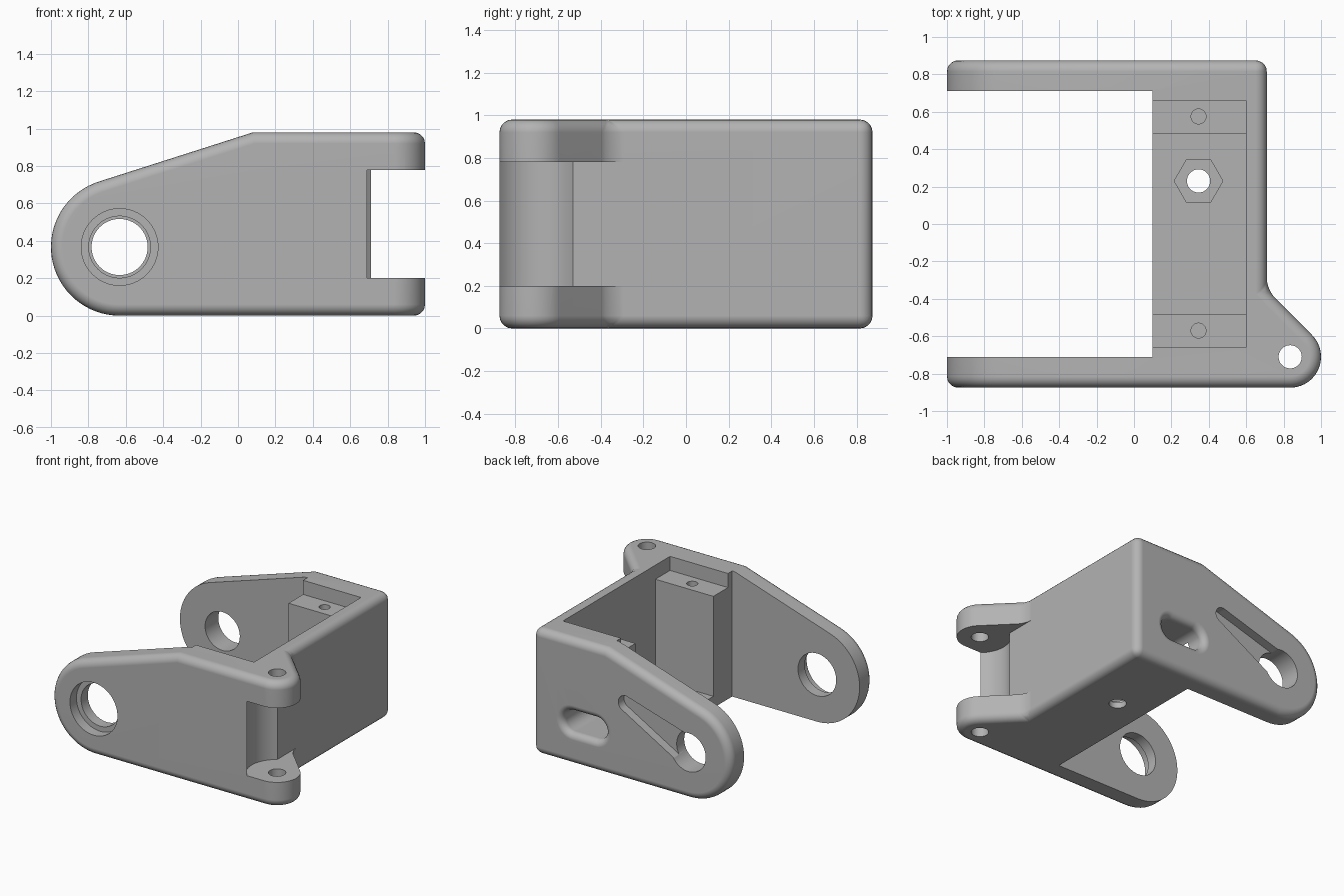
import bpy, bmesh
from math import sin, cos, pi, radians, atan2, asin, hypot

cube = bpy.data.objects.get("Cube")
if cube:
    bpy.data.objects.remove(cube)

grey = bpy.data.materials.new("plain_grey")
grey.use_nodes = True
colour = (0.45, 0.45, 0.45, 1)
grey.diffuse_color = colour
grey.node_tree.nodes["Principled BSDF"].inputs["Base Color"].default_value = colour


def arc(cx, cy, r, a0, a1, n=24):
    steps = [a0 + (a1 - a0) * i / n for i in range(n + 1)]
    return [(cx + r * cos(a), cy + r * sin(a)) for a in steps]


def circle(cx, cy, r, n=48):
    return arc(cx, cy, r, 0, 2 * pi, n)[:-1]


def rect(x0, x1, y0, y1):
    return [(x0, y0), (x1, y0), (x1, y1), (x0, y1)]


def loft(name, axis, rings):
    """Solid through (height, outline) rings; outlines are xy for axis z, xz for axis y."""
    bm = bmesh.new()
    loops = []
    for h, pts in rings:
        loops.append([bm.verts.new((u, v, h) if axis == "z" else (u, h, v)) for u, v in pts])
    bm.faces.new(loops[0])
    bm.faces.new(loops[-1])
    n = len(loops[0])
    for a, b in zip(loops, loops[1:]):
        for i in range(n):
            j = (i + 1) % n
            bm.faces.new((a[i], a[j], b[j], b[i]))
    bmesh.ops.recalc_face_normals(bm, faces=bm.faces)
    mesh = bpy.data.meshes.new(name)
    bm.to_mesh(mesh)
    bm.free()
    mesh.materials.append(grey)
    ob = bpy.data.objects.new(name, mesh)
    bpy.context.collection.objects.link(ob)
    return ob


def prism(name, axis, pts, lo, hi):
    return loft(name, axis, [(lo, pts), (hi, pts)])


def apply(ob, kind, **settings):
    mod = ob.modifiers.new(kind.lower(), kind)
    for key, value in settings.items():
        setattr(mod, key, value)
    bpy.context.view_layer.objects.active = ob
    bpy.ops.object.modifier_apply(modifier=mod.name)


def combine(ob, tool, operation="DIFFERENCE"):
    apply(ob, "BOOLEAN", object=tool, operation=operation, solver="EXACT")
    bpy.data.objects.remove(tool)


# Main dimensions
HEIGHT, HALF, WALL_X = 0.98, 0.875, 0.71
R = 0.367
HUB = (-0.633, R)
PIN = (0.835, -0.71)
EAR_R = 0.165

# Side profile: round arm end, tangent slope, flat top
top = (0.08, HEIGHT)
dx, dz = top[0] - HUB[0], top[1] - HUB[1]
slope = atan2(dz, dx) - asin(R / hypot(dx, dz))
side = arc(*HUB, R, slope + pi / 2, 1.5 * pi, 32) + [(1.3, 0), (1.3, HEIGHT), top]
body = prism("bracket_body", "y", side, -1.2, 1.2)

# Plan outline with hinge ear
ear = arc(*PIN, EAR_R, -pi / 2, pi / 4, 20)
fork = ear[-1][0] - WALL_X
plan = [(-1.3, -HALF)] + ear + [(WALL_X, ear[-1][1] + fork), (WALL_X, HALF), (-1.3, HALF)]
combine(body, prism("plan_tool", "z", plan, -0.5, 1.5), "INTERSECT")

# Rounded outer edges
apply(body, "BEVEL", width=0.06, segments=5, limit_method="ANGLE",
      angle_limit=radians(30), use_clamp_overlap=False)

# Space between arms, cavity between the posts, ledge above the posts
combine(body, prism("arm_gap", "z", rect(-1.5, 0.1, -0.712, 0.712), -0.5, 1.5))
combine(body, prism("cavity", "z", rect(0, 0.6, -0.48, 0.48), 0.09, 1.5))
combine(body, prism("post_ledge", "z", rect(0, 0.6, -0.66, 0.66), 0.87, 1.5))

# Hinge gap with round clearance, and pin hole
combine(body, prism("hinge_gap", "z", rect(WALL_X, 1.5, -1.2, 0), 0.2, 0.78))
combine(body, prism("hinge_clearance", "z", circle(*PIN, 0.22, 64), 0.2, 0.78))
combine(body, prism("pin_hole", "z", circle(*PIN, 0.062), -0.5, 1.5))

# Screw holes in posts, nut pocket and bolt hole in floor
for y in (-0.57, 0.575):
    combine(body, prism("post_screw_hole", "z", circle(0.345, y, 0.04, 32), 0.5, 1.5))
combine(body, prism("nut_pocket", "z", circle(0.345, 0.23, 0.13, 6), 0.045, 0.3))
combine(body, prism("bolt_hole", "z", circle(0.345, 0.23, 0.062), -0.5, 0.3))

# Front arm: stepped bearing hole
combine(body, prism("bearing_hole", "y", circle(*HUB, 0.165, 64), -1.2, -0.5))
combine(body, prism("bearing_step", "y", circle(*HUB, 0.205, 64), -1.2, -HALF + 0.08))

# Back arm: hub hole and tapered lever pocket
combine(body, prism("hub_hole", "y", circle(*HUB, 0.15, 64), 0.5, 1.2))
tip = (-0.09, 0.6)
aim = atan2(tip[1] - HUB[1], tip[0] - HUB[0])
base = [(HUB[0] + s * 0.13 * sin(aim), HUB[1] - s * 0.13 * cos(aim)) for s in (-1, 1)]
lever = arc(*tip, 0.062, aim - pi / 2, aim + pi / 2, 16) + base
combine(body, prism("lever_pocket", "y", lever, HALF - 0.07, 1.2))


# Back arm: cable slot with a rounded mouth
def stadium(r):
    return arc(0.17, 0.33, r, pi / 2, 1.5 * pi, 16) + arc(0.37, 0.33, r, -pi / 2, pi / 2, 16)


slot, lip = 0.085, 0.05
rings = [(0.4, stadium(slot))]
for i in range(7):
    a = pi / 2 * i / 6
    rings.append((HALF - lip + lip * sin(a), stadium(slot + lip * (1 - cos(a)))))
rings.append((1.2, stadium(slot + lip)))
combine(body, loft("cable_slot", "y", rings))

# Smooth rounds, crisp cut edges
bpy.ops.object.select_all(action="DESELECT")
body.select_set(True)
bpy.context.view_layer.objects.active = body
bpy.ops.object.shade_smooth_by_angle(angle=radians(30))
apply(body, "WEIGHTED_NORMAL", keep_sharp=True)
